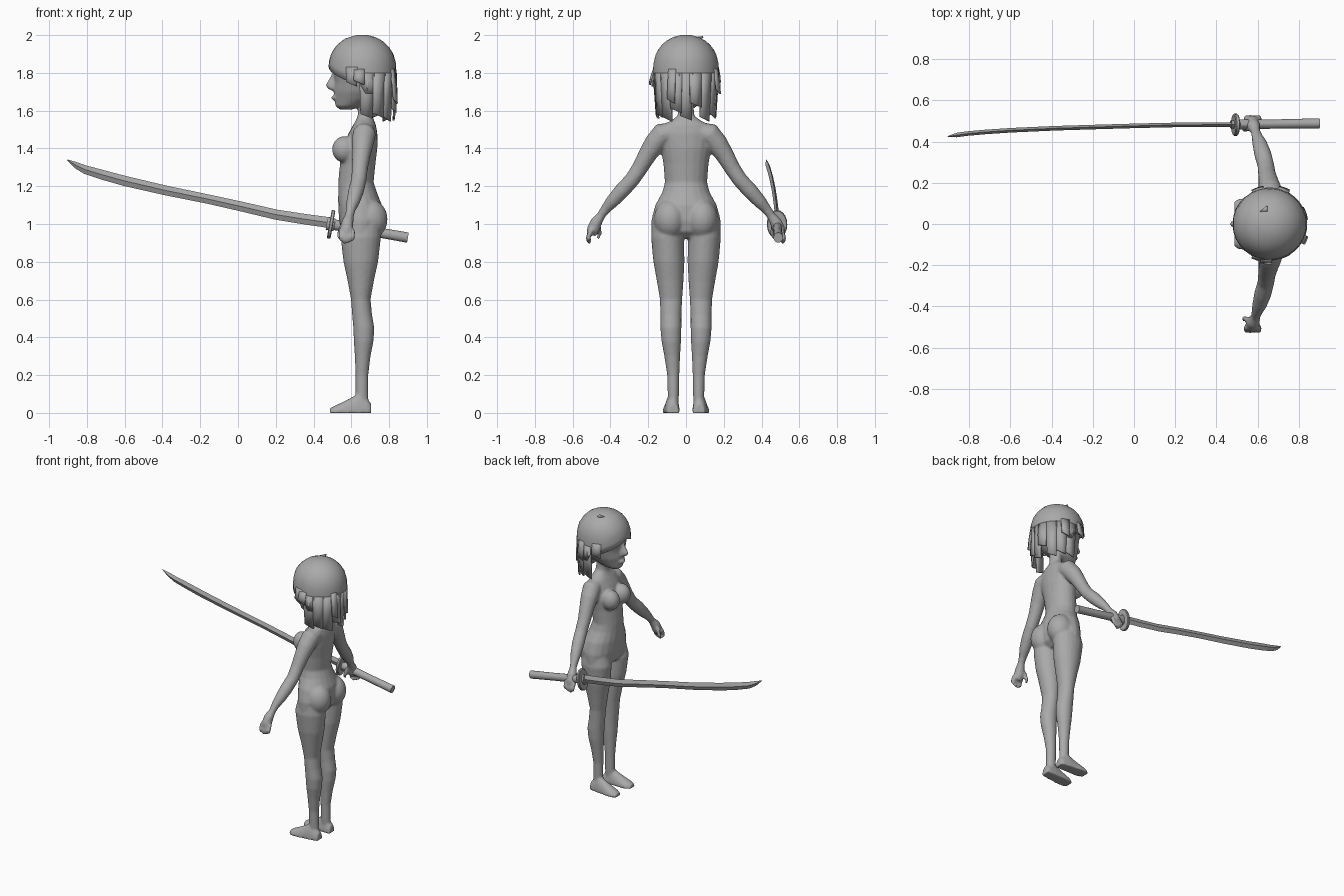
import bpy, bmesh, math
from mathutils import Vector, Matrix

grey = bpy.data.materials.new("plain grey")
grey.diffuse_color = (0.4, 0.4, 0.4, 1)


def loft(bm, rings, n=16):
    """Skin a closed tube through rings of (centre, half axis u, half axis v)."""
    rows = []
    for c, u, v in rings:
        c, u, v = Vector(c), Vector(u), Vector(v)
        rows.append([bm.verts.new(c + u * math.cos(2 * math.pi * i / n) + v * math.sin(2 * math.pi * i / n))
                     for i in range(n)])
    for a, b in zip(rows, rows[1:]):
        for i in range(n):
            bm.faces.new((a[i], a[(i + 1) % n], b[(i + 1) % n], b[i]))
    bm.faces.new(rows[0][::-1])
    bm.faces.new(rows[-1])


def upright(bm, rows):
    """Loft of level rings given as (z, x front, x back, y min, y max)."""
    loft(bm, [(((f + b) / 2, (l + r) / 2, z), ((b - f) / 2, 0, 0), (0, (r - l) / 2, 0))
              for z, f, b, l, r in rows], 20)


def tube(bm, pts, n=14, flat=1.0):
    """Round tube through (x, y, z, radius); flat scales the width along x."""
    ps = [Vector(p[:3]) for p in pts]
    rings = []
    for i, p in enumerate(ps):
        t = (ps[min(i + 1, len(ps) - 1)] - ps[max(i - 1, 0)]).normalized()
        u = Vector((1, 0, 0)) - t * t.x
        u.normalize()
        rings.append((p, u * pts[i][3] * flat, t.cross(u) * pts[i][3]))
    loft(bm, rings, n)


def ball(bm, c, r):
    bmesh.ops.create_uvsphere(bm, u_segments=20, v_segments=12, radius=1,
                              matrix=Matrix.Translation(c) @ Matrix.Diagonal((*r, 1)))


def finish(bm, name, angle=None):
    bmesh.ops.recalc_face_normals(bm, faces=bm.faces)
    me = bpy.data.meshes.new(name)
    bm.to_mesh(me)
    bm.free()
    ob = bpy.data.objects.new(name, me)
    bpy.context.collection.objects.link(ob)
    me.materials.append(grey)
    bpy.ops.object.select_all(action='DESELECT')
    ob.select_set(True)
    bpy.context.view_layer.objects.active = ob
    if angle:
        bpy.ops.object.shade_smooth_by_angle(angle=math.radians(angle))
    return ob


# ---- body: overlapping volumes fused into one smooth skin
body = bmesh.new()
torso = [(1.575, .635, .71, .042), (1.55, .625, .72, .075), (1.525, .61, .73, .125),
         (1.48, .585, .738, .145), (1.40, .55, .738, .135), (1.32, .54, .728, .120),
         (1.22, .53, .718, .112), (1.17, .53, .735, .125), (1.10, .53, .762, .163),
         (1.02, .535, .765, .184), (.96, .545, .75, .184), (.925, .57, .71, .13)]
upright(body, [(z, f, b, -w, w) for z, f, b, w in torso])
# neck
upright(body, [(1.53, .63, .72, -.05, .05), (1.60, .635, .71, -.042, .042), (1.70, .62, .71, -.042, .042)])
# head, nose and lips
head = [(1.605, .54, .60, .028), (1.625, .515, .66, .06), (1.66, .512, .74, .09), (1.70, .508, .78, .117),
        (1.75, .512, .80, .137), (1.82, .50, .81, .148), (1.90, .52, .79, .13), (1.95, .58, .74, .08)]
upright(body, [(z, f, b, -w, w) for z, f, b, w in head])
upright(body, [(1.80, .50, .54, -.012, .012), (1.735, .463, .54, -.02, .02),
               (1.715, .475, .54, -.022, .022), (1.705, .505, .54, -.015, .015)])
ball(body, (.515, 0, 1.668), (.022, .032, .014))
for s in (-1, 1):
    # chest and seat
    ball(body, (.562, s * .062, 1.395), (.064, .06, .07))
    ball(body, (.70, s * .085, 1.025), (.092, .085, .105))
    # leg
    leg = [(1.03, .57, .75, .03, .17), (.93, .543, .757, .010, .185), (.80, .558, .742, .008, .173),
           (.70, .58, .72, .013, .155), (.60, .598, .702, .020, .138), (.52, .604, .71, .024, .136),
           (.45, .61, .722, .024, .136), (.38, .613, .718, .026, .130), (.30, .618, .702, .031, .115),
           (.20, .622, .69, .035, .10), (.10, .622, .69, .037, .097), (.03, .625, .69, .04, .095)]
    upright(body, [(z, f, b, min(s * i, s * o), max(s * i, s * o)) for z, f, b, i, o in leg])
    # foot, with a flat sole
    foot = [(.705, .03, .05), (.685, .037, .075), (.64, .040, .105), (.60, .042, .082),
            (.55, .046, .056), (.515, .045, .040), (.487, .028, .025)]
    first = len(body.verts)
    loft(body, [((x, s * (.070 + (.70 - x) * .06), 0), (0, w, 0), (0, 0, h)) for x, w, h in foot], 20)
    body.verts.ensure_lookup_table()
    for v in body.verts[first:]:
        v.co.z = max(v.co.z, -.001)
    # arm and palm
    arm = [(.67, .07, 1.485, .055), (.668, .125, 1.475, .062), (.66, .165, 1.425, .058),
           (.653, .205, 1.365, .049), (.645, .245, 1.295, .043), (.64, .285, 1.235, .041),
           (.625, .34, 1.175, .042), (.61, .39, 1.12, .036), (.597, .425, 1.08, .027),
           (.59, .45, 1.045, .023), (.58, .475, 1.01, .032), (.575, .492, .97, .034), (.575, .503, .945, .026)]
    tube(body, [(x, s * y, z, r) for x, y, z, r in arm])
    # fingers and thumb
    for k in range(4):
        x = .545 + k * .021
        d = .012 * abs(k - 1.3)
        tube(body, [(x, s * .50, .97, .013), (x, s * .518, .93, .0125), (x, s * .518, .905 + d, .011),
                    (x, s * .505, .893 + d, .008)], 10)
    tube(body, [(.575, s * .47, 1.01, .016), (.548, s * .462, .985, .014), (.535, s * .458, .945, .012),
                (.533, s * .468, .922, .008)], 10)
skin = finish(body, "body")
m = skin.modifiers.new("fuse", 'REMESH')
m.mode = 'VOXEL'
m.voxel_size = .008
m.use_smooth_shade = True
m = skin.modifiers.new("soften", 'SMOOTH')
m.factor = .5
m.iterations = 5
for name in ("fuse", "soften"):
    bpy.ops.object.modifier_apply(modifier=name)

# ---- hair cap: dome whose lower edge follows a parted fringe
CX = .658
PROFILE = [(2.0, .03), (1.985, .085), (1.955, .128), (1.91, .162), (1.86, .177), (1.80, .181),
           (1.74, .179), (1.68, .174), (1.50, .165)]


def radius(z):
    for (z1, r1), (z2, r2) in zip(PROFILE, PROFILE[1:]):
        if z >= z2:
            return r1 + (r2 - r1) * (z1 - z) / (z1 - z2)
    return PROFILE[-1][1]


def on_hair(deg, z, out=0):
    a, r = math.radians(deg), radius(z) + out
    return Vector((CX - r * math.cos(a), r * .97 * math.sin(a), z))


def hem(deg):
    d = abs((deg + 180) % 360 - 180)
    return 1.835 - .085 * min(d, 70) / 70 if d < 90 else 1.69


hair = bmesh.new()
N, ROWS = 30, 8
cols = []
for i in range(N):
    deg = 360 * i / N
    e = hem(deg)
    cols.append([hair.verts.new(on_hair(deg, 2 - (2 - e) * (j / ROWS) ** 1.6)) for j in range(ROWS + 1)])
for i in range(N):
    a, b = cols[i], cols[(i + 1) % N]
    for j in range(ROWS):
        hair.faces.new((a[j], b[j], b[j + 1], a[j + 1]))
hair.faces.new([c[0] for c in cols])
cap = finish(hair, "hair_cap", 40)
m = cap.modifiers.new("thickness", 'SOLIDIFY')
m.thickness = .015
m.offset = -1

# ---- hanging locks: (angle from front, half width, top, bottom, flare)
locks = bmesh.new()
LOCKS = [(98, 13, 1.80, 1.57, -.005), (120, 12, 1.80, 1.575, .0), (142, 12, 1.80, 1.555, .002),
         (163, 11, 1.80, 1.63, .014), (180, 12, 1.80, 1.56, .004), (198, 11, 1.80, 1.60, .012),
         (218, 12, 1.80, 1.555, .002), (240, 12, 1.80, 1.575, .0), (262, 13, 1.80, 1.57, -.005),
         (112, 9, 1.82, 1.70, .020), (275, 9, 1.82, 1.75, .022), (205, 7, 1.82, 1.65, .025),
         (72, 10, 1.83, 1.74, .012), (288, 10, 1.83, 1.74, .012)]
for mid, w, top, low, flare in LOCKS:
    grid = []
    for t in (0, .5, 1):
        z, half = top + (low - top) * t, w * (1 - .12 * t)
        grid.append([locks.verts.new(on_hair(mid + half * k, z + .012 * k * t, .002 + flare * t))
                     for k in (-1, 0, 1)])
    for a, b in zip(grid, grid[1:]):
        for k in range(2):
            locks.faces.new((a[k], a[k + 1], b[k + 1], b[k]))
# small tuft on the crown
locks.faces.new([locks.verts.new(p) for p in ((.61, .06, 1.985), (.65, .055, 1.99), (.645, .09, 1.995))])
strands = finish(locks, "hair_locks", 40)
m = strands.modifiers.new("thickness", 'SOLIDIFY')
m.thickness = .010
m.offset = -1

# ---- sword: curved blade, guard and grip
blade = bmesh.new()
loft(blade, [((x, y, z), (.25 * h, 0, h), (0, .011 if h > .01 else .002, 0)) for x, z, h, y in
             [(.50, 1.005, .028, .482), (.35, 1.026, .027, .482), (.2, 1.05, .026, .481), (.02, 1.092, .025, .477),
              (-.15, 1.13, .024, .472), (-.38, 1.177, .025, .465), (-.6, 1.228, .026, .455),
              (-.72, 1.261, .025, .447), (-.81, 1.288, .022, .439), (-.86, 1.312, .016, .432),
              (-.904, 1.34, .002, .425)]], 4)
finish(blade, "blade", 25)

axis = Vector((.40, .005, -.07)).normalized()
side = Vector((0, 1, 0))
up = side.cross(axis) * -1


def along(bm, start, steps, n):
    loft(bm, [(Vector(start) + axis * d, up * a, side * b) for d, a, b in steps], n)


guard = bmesh.new()
along(guard, (.483, .482, 1.0), [(0, .072, .050), (.004, .076, .054), (.016, .076, .054), (.020, .072, .050)], 20)
finish(guard, "guard", 35)
grip = bmesh.new()
along(grip, (.47, .483, 1.003), [(0, .034, .020), (.04, .034, .020), (.042, .028, .025), (.25, .026, .023),
                                 (.42, .027, .025), (.436, .027, .025)], 14)
finish(grip, "grip", 35)
